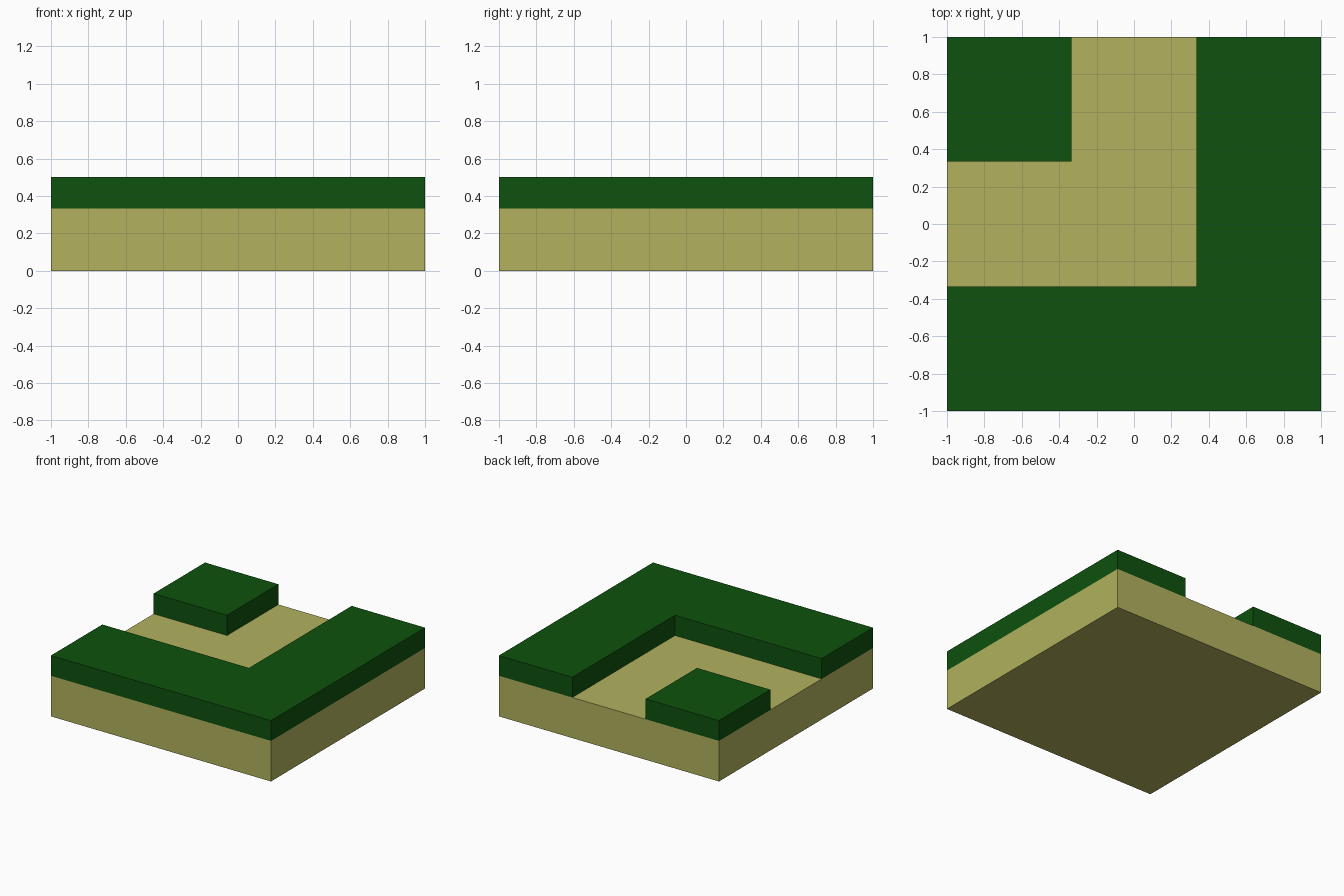
import bpy, bmesh

if "Cube" in bpy.data.objects:
    bpy.data.objects.remove(bpy.data.objects["Cube"])

SAND_TOP, GRASS_TOP, T = 1 / 3, 0.5, 1 / 3


def material(name, rgb):
    m = bpy.data.materials.new(name)
    m.diffuse_color = (*rgb, 1)
    m.use_nodes = True
    m.node_tree.nodes["Principled BSDF"].inputs["Base Color"].default_value = m.diffuse_color
    return m


def slab(name, outline, z0, z1, mat):
    """Extrude a counter-clockwise outline from z0 up to z1."""
    bm = bmesh.new()
    base = bm.faces.new([bm.verts.new((x, y, z0)) for x, y in outline])
    top = bmesh.ops.extrude_face_region(bm, geom=[base], use_keep_orig=True)["geom"]
    bmesh.ops.translate(bm, vec=(0, 0, z1 - z0),
                        verts=[v for v in top if isinstance(v, bmesh.types.BMVert)])
    bmesh.ops.recalc_face_normals(bm, faces=bm.faces)
    mesh = bpy.data.meshes.new(name)
    bm.to_mesh(mesh)
    bm.free()
    mesh.materials.append(mat)
    obj = bpy.data.objects.new(name, mesh)
    bpy.context.collection.objects.link(obj)
    return obj


sand = material("sand", (0.445, 0.445, 0.114))
grass = material("dark green grass", (0.0044, 0.084, 0.0044))

# Sand base that forms the path surface
slab("sand_base", [(-1, -1), (1, -1), (1, 1), (-1, 1)], 0, SAND_TOP, sand)
# L-shaped grass along the outside of the bend
slab("outer_grass", [(-1, -1), (1, -1), (1, 1), (T, 1), (T, -T), (-1, -T)],
     SAND_TOP, GRASS_TOP, grass)
# Square grass block on the inside of the bend
slab("inner_grass", [(-1, T), (-T, T), (-T, 1), (-1, 1)], SAND_TOP, GRASS_TOP, grass)
